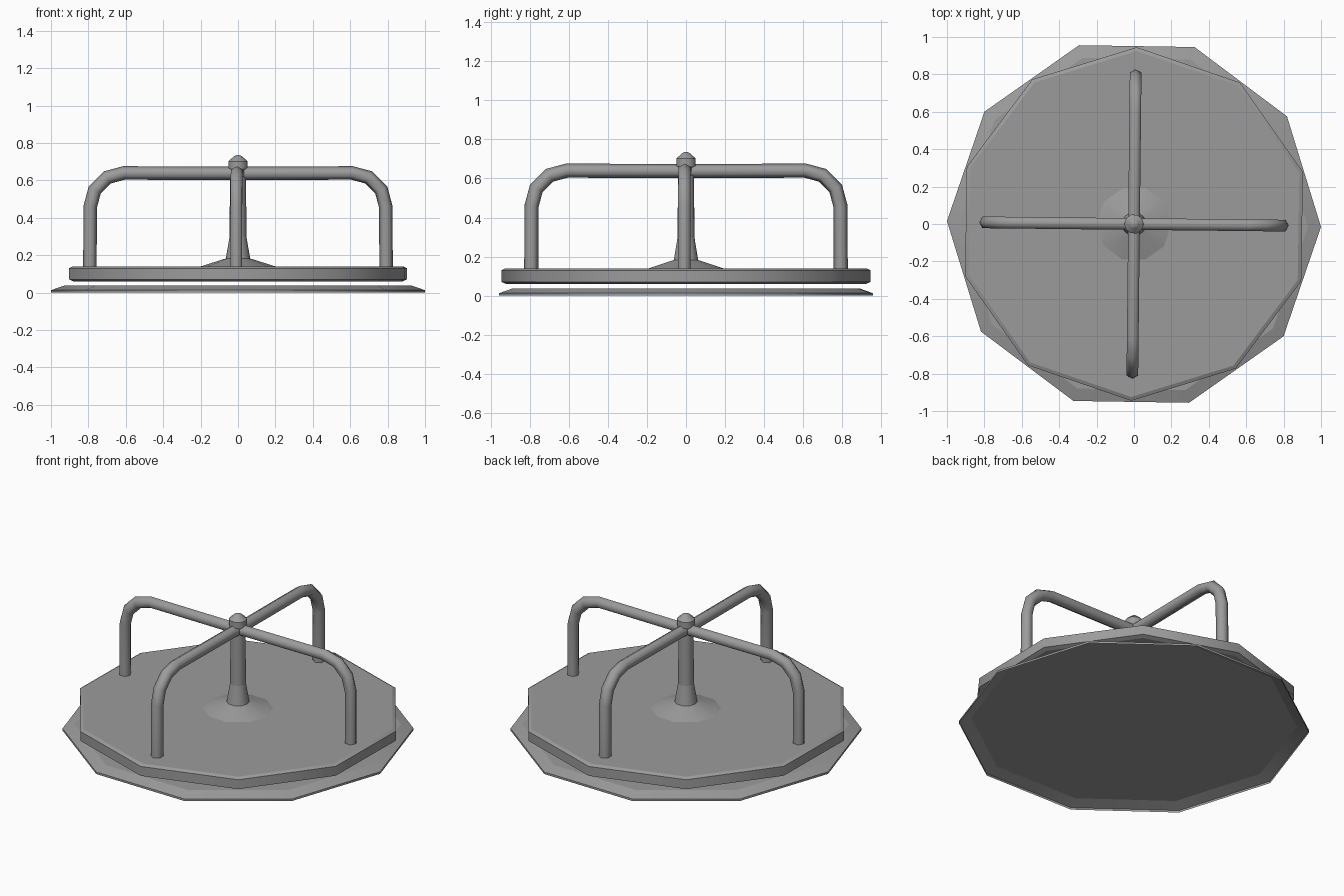
import bpy, bmesh
from math import cos, sin, pi, radians
from mathutils import Vector, Matrix

if "Cube" in bpy.data.objects:
    bpy.data.objects.remove(bpy.data.objects["Cube"])

SPIN = radians(-0.9)  # whole model is turned very slightly

# Dark grey metal
metal = bpy.data.materials.new("dark_grey_metal")
metal.diffuse_color = (0.33, 0.33, 0.33, 1)
metal.use_nodes = True
metal.node_tree.nodes["Principled BSDF"].inputs["Base Color"].default_value = metal.diffuse_color


def add_mesh(name, bm):
    """Smooth sides, flat end caps."""
    bmesh.ops.recalc_face_normals(bm, faces=bm.faces)
    for f in bm.faces:
        f.smooth = True
        if len(f.verts) > 4:
            f.smooth = False
            for e in f.edges:
                e.smooth = False
    me = bpy.data.meshes.new(name)
    bm.to_mesh(me)
    bm.free()
    me.materials.append(metal)
    ob = bpy.data.objects.new(name, me)
    bpy.context.collection.objects.link(ob)
    return ob


def bridge(bm, rings, sides):
    for a, b in zip(rings, rings[1:]):
        for i in range(sides):
            j = (i + 1) % sides
            bm.faces.new((a[i], a[j], b[j], b[i]))


def lathe(name, profile, sides=10, offset=0.0, cap_bottom=False, cap_top=True):
    """Stack of regular polygons (radius, z), creased at each profile point."""
    bm = bmesh.new()
    rings = [[bm.verts.new((r * cos(offset + SPIN + 2 * pi * i / sides),
                            r * sin(offset + SPIN + 2 * pi * i / sides), z))
              for i in range(sides)] for r, z in profile]
    bridge(bm, rings, sides)
    if cap_bottom:
        bm.faces.new(rings[0][::-1])
    if cap_top:
        bm.faces.new(rings[-1])
    for ring in rings:
        for i in range(sides):
            bm.edges.get((ring[i - 1], ring[i])).smooth = False
    return add_mesh(name, bm)


def handrail(name, path, angle, radius=0.036, sides=6):
    """Hexagonal tube swept along a path in a vertical plane, then turned by angle."""
    bm = bmesh.new()
    pts = [Vector((x, 0, z)) for x, z in path]
    rings = []
    for k, p in enumerate(pts):
        d_in = (p - pts[k - 1]).normalized() if k else (pts[1] - p).normalized()
        d_out = (pts[k + 1] - p).normalized() if k < len(pts) - 1 else d_in
        t = (d_in + d_out).normalized()
        n = Vector((-t.z, 0, t.x)) / t.dot(d_in)  # mitred joint
        rings.append([bm.verts.new(p + radius * (n * cos(2 * pi * i / sides)
                                                 + Vector((0, 1, 0)) * sin(2 * pi * i / sides)))
                      for i in range(sides)])
    bridge(bm, rings, sides)
    bm.faces.new(rings[-1])
    bmesh.ops.rotate(bm, verts=bm.verts, matrix=Matrix.Rotation(angle, 3, 'Z'))
    return add_mesh(name, bm)


# Ground plate: shallow shell, open underneath
lathe("ground_plate", [(1.0, 0.0), (1.0, 0.013), (0.93, 0.037)])

# Spinning platform, turned half a side against the plate, with small chamfers
lathe("platform", [(0.92, 0.06), (0.945, 0.071), (0.945, 0.13), (0.925, 0.14)],
      offset=radians(18), cap_bottom=True)

# Centre: cone foot, flared pole and domed cap
lathe("pole_foot", [(0.2, 0.14), (0.065, 0.183)], cap_top=False)
lathe("centre_pole", [(0.07, 0.14), (0.065, 0.183), (0.045, 0.3), (0.043, 0.66)])
lathe("pole_cap", [(0.043, 0.65), (0.052, 0.665), (0.052, 0.702), (0.02, 0.73), (0.008, 0.735)],
      cap_bottom=True)

# Four bent handrails meeting at the pole
bend = [(0.61 + 0.18 * sin(a), 0.46 + 0.18 * cos(a)) for a in (k * pi / 6 for k in range(4))]
rail_path = [(0.0, 0.638)] + bend + [(0.792, 0.135)]
for q in range(4):
    handrail(f"handrail_{q + 1}", rail_path, q * pi / 2 + SPIN * 0.7)
